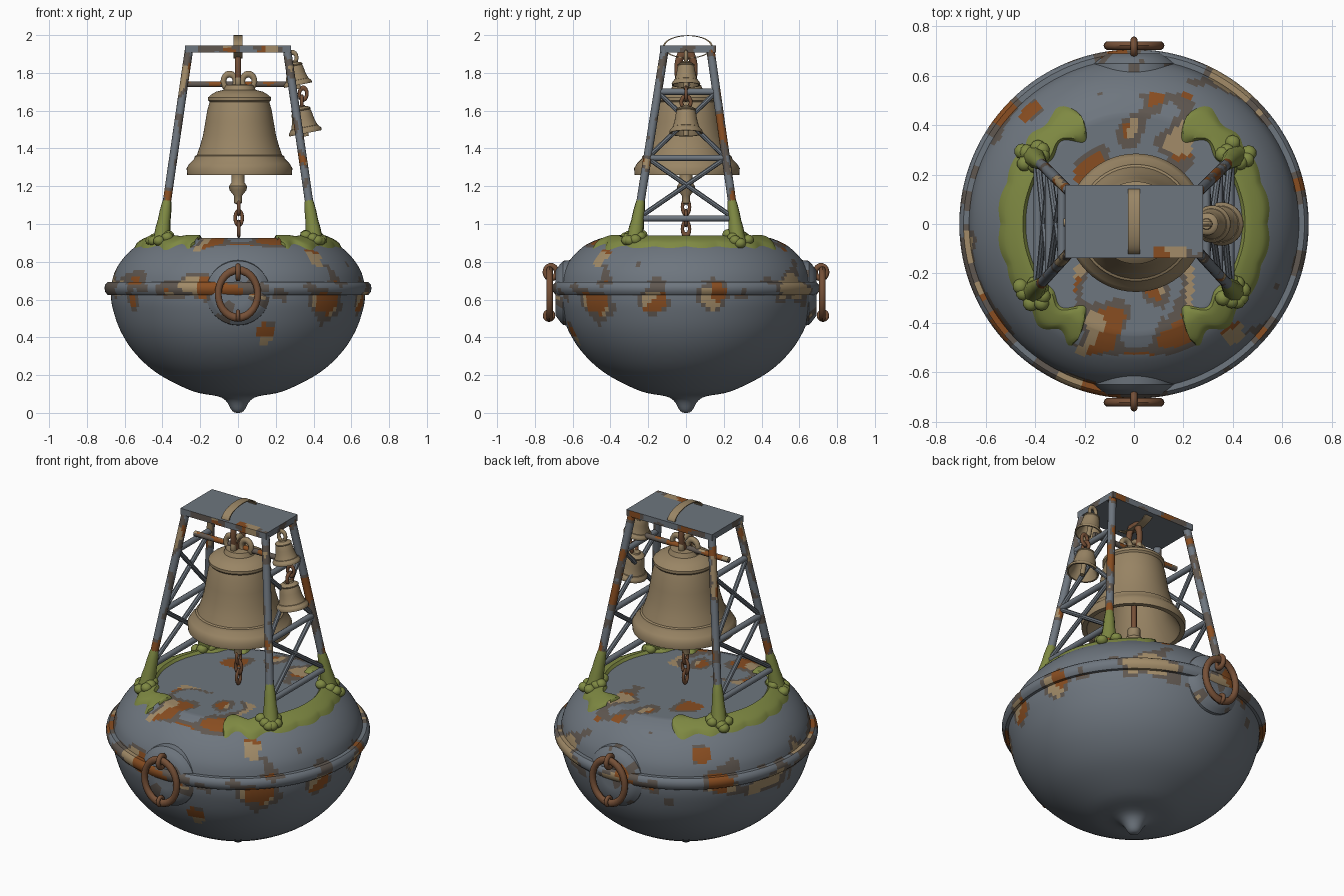
import bpy, bmesh, math, random
from mathutils import Vector, Matrix, noise

if "Cube" in bpy.data.objects:
    bpy.data.objects.remove(bpy.data.objects["Cube"])
random.seed(4)

COLOURS = {
    "steel_grey": (0.155, 0.18, 0.21), "stain_brown": (0.115, 0.095, 0.08),
    "rust_orange": (0.25, 0.075, 0.015), "primer_tan": (0.36, 0.26, 0.14),
    "bronze": (0.32, 0.235, 0.13), "moss_green": (0.21, 0.25, 0.055),
    "iron_brown": (0.18, 0.08, 0.038),
}
MATS = []
for title, rgb in COLOURS.items():
    m = bpy.data.materials.new(title)
    m.use_nodes = True
    m.diffuse_color = (*rgb, 1)
    m.node_tree.nodes["Principled BSDF"].inputs["Base Color"].default_value = (*rgb, 1)
    MATS.append(m)
STEEL, STAIN, RUST, TAN, BRONZE, MOSS, IRON = range(len(MATS))


def finish(name, bm, colour, gate=None, freq=9):
    """Make the object; gate(point, normal) biases where weathering patches appear."""
    bmesh.ops.remove_doubles(bm, verts=bm.verts, dist=1e-5)
    bmesh.ops.recalc_face_normals(bm, faces=bm.faces)
    for f in bm.faces:
        f.material_index = colour
        f.smooth = True
        if gate:
            p = f.calc_center_median()
            v = noise.noise(p * freq) + gate(p, f.normal)
            if v > 0.32:
                f.material_index = RUST if noise.noise(p * 5 + Vector((7, 3, 1))) > 0 else TAN
            elif v > 0.1:
                f.material_index = STAIN
    me = bpy.data.meshes.new(name)
    bm.to_mesh(me)
    bm.free()
    for m in MATS:
        me.materials.append(m)
    ob = bpy.data.objects.new(name, me)
    bpy.context.collection.objects.link(ob)
    me.set_sharp_from_angle(angle=math.radians(40))
    return ob


def lathe(name, profile, colour, segs=24, mat=Matrix(), closed=False, gate=None, freq=9):
    """Spin (radius, height) pairs about z, then place with a matrix."""
    bm = bmesh.new()
    rings = [[bm.verts.new(mat @ Vector((r * math.cos(a), r * math.sin(a), z)))
              for a in (math.tau * i / segs for i in range(segs))] for r, z in profile]
    for k in range(len(rings) if closed else len(rings) - 1):
        a, b = rings[k], rings[(k + 1) % len(rings)]
        for i in range(segs):
            j = (i + 1) % segs
            bm.faces.new((a[i], a[j], b[j], b[i]))
    return finish(name, bm, colour, gate, freq)


def aim(start, direction, scale=(1, 1, 1)):
    q = Vector(direction).to_track_quat('Z', 'Y').to_matrix().to_4x4()
    return Matrix.Translation(start) @ q @ Matrix.Diagonal((*scale, 1))


def rod(name, a, b, r, colour, segs=10, steps=1, gate=None):
    a, b = Vector(a), Vector(b)
    length = (b - a).length
    prof = [(0, 0)] + [(r, length * i / steps) for i in range(steps + 1)] + [(0, length)]
    return lathe(name, prof, colour, segs, aim(a, b - a), gate=gate, freq=11)


def link(name, centre, axis, half, thick, colour, stretch=1.0):
    """Ring with its hole along axis 'x' or 'y', stretched in z."""
    prof = [(half + thick * math.cos(t), thick * math.sin(t))
            for t in (math.tau * i / 10 for i in range(10))]
    turn = Matrix.Rotation(math.pi / 2, 4, 'Y' if axis == 'x' else 'X')
    mat = Matrix.Translation(centre) @ Matrix.Diagonal((1, 1, stretch, 1)) @ turn
    return lathe(name, prof, colour, 28, mat, closed=True)


def refine(points, n):
    """Smooth resampling through the given profile points."""
    out = []
    for i in range(len(points) - 1):
        p = [Vector(points[max(0, min(len(points) - 1, i + k))]) for k in (-1, 0, 1, 2)]
        m0, m1 = (p[2] - p[0]) / 2, (p[3] - p[1]) / 2
        for s in range(n):
            t = s / n
            v = (p[1] * (2*t**3 - 3*t*t + 1) + m0 * (t**3 - 2*t*t + t)
                 + p[2] * (3*t*t - 2*t**3) + m1 * (t**3 - t*t))
            out.append((max(v.x, 0), v.y))
    return out + [tuple(points[-1])]


# Hull: keel tip, round belly and flat deck
belly = refine([(0, 0), (0.03, 0.01), (0.085, 0.08), (0.24, 0.115), (0.42, 0.205), (0.54, 0.31),
                (0.62, 0.43), (0.665, 0.56), (0.675, 0.65)], 5)
shoulder = refine([(0.675, 0.65), (0.655, 0.74), (0.61, 0.815), (0.55, 0.875), (0.5, 0.905),
                   (0.45, 0.925)], 5)
deck = [(0.45 * (1 - i / 22), 0.925) for i in range(1, 23)]
DRIPS = [Vector(p) for p in ((0.40, -0.44, 0.83), (-0.42, 0.46, 0.83), (0.15, -0.6, 0.41))]


def hull_gate(p, n):
    if any((p.xy - d.xy).length < 0.045 and abs(p.z - d.z) < 0.07 for d in DRIPS):
        return 0.5
    if p.z > 0.85:
        return 0.12 if abs(p.x) < 0.24 and 0.16 < abs(p.y) < 0.53 else -1
    return 0.3 - 5 * abs(p.z - 0.64)


lathe("hull", belly + shoulder[1:] + deck, STEEL, 160, gate=hull_gate, freq=8)
lathe("hull_rim", [(0.66, 0.625), (0.69, 0.625), (0.703, 0.64), (0.707, 0.66), (0.703, 0.68),
                   (0.69, 0.692), (0.66, 0.692)], STEEL, 160, closed=True,
      gate=lambda p, n: 0.12, freq=8)


def hull_z(r):
    for (r0, z0), (r1, z1) in zip(shoulder, shoulder[1:]):
        if r1 <= r <= r0:
            return z0 + (z1 - z0) * (r0 - r) / (r0 - r1)
    return 0.925


# Mooring fittings front and back
for side, s in (("front", -1), ("back", 1)):
    lathe(side + "_mooring_boss", [(0.18, 0.5), (0.178, 0.57), (0.17, 0.65), (0.15, 0.668),
                                   (0.12, 0.69), (0.06, 0.69), (0, 0.69)], STEEL, 48,
          aim((0, 0, 0.635), (0, s, 0)), gate=lambda p, n: -0.1)
    link(side + "_mooring_ring", (0, s * 0.722, 0.63), 'y', 0.105, 0.018, IRON, 1.2)
    link(side + "_upper_shackle", (0, s * 0.715, 0.745), 'x', 0.03, 0.014, IRON, 1.1)
    link(side + "_lower_shackle", (0, s * 0.725, 0.515), 'x', 0.022, 0.011, IRON)


# Frame: four leaning legs, braces, moss on the feet
def leg_point(sx, sy, z):
    t = (z - 0.92) / 1.0
    return Vector((sx * (0.405 - 0.145 * t), sy * (0.272 - 0.15 * t) + 0.008 * t, z))


LEVELS = (1.03, 1.35, 1.70)
for side, sx in (("left", 1), ("right", -1)):
    for end, sy in (("front", -1), ("back", 1)):
        tag = f"{side}_{end}_"
        foot, top = leg_point(sx, sy, 0.9), leg_point(sx, sy, 1.92)
        rod(tag + "leg", foot, top, 0.022, STEEL, 14, 60, lambda p, n: 0.12)
        sleeve = [(0.05, 0), (0.042, 0.04), (0.04, 0.08), (0.034, 0.12), (0.031, 0.17),
                  (0.026, 0.21), (0.02, 0.24)]
        lathe(tag + "leg_moss", sleeve, MOSS, 9, aim(foot, top - foot))
        # leafy moss tufts around the foot
        bm = bmesh.new()
        for i in range(7):
            a = math.tau * i / 7 + random.random()
            p = foot + Vector((math.cos(a), math.sin(a), 0)) * random.uniform(0.03, 0.06)
            p.z = hull_z(p.xy.length) + 0.02
            bmesh.ops.create_icosphere(bm, subdivisions=2, radius=1, matrix=Matrix.Translation(p)
                                       @ Matrix.Diagonal((0.032, 0.032, 0.028, 1)))
        finish(tag + "foot_moss", bm, MOSS)
    for i, z in enumerate(LEVELS):
        rod(f"{side}_crossbar_{i}", leg_point(sx, -1, z), leg_point(sx, 1, z), 0.017, STEEL)
    for i, (lo, hi) in enumerate(zip(LEVELS, LEVELS[1:])):
        for end, sy in (("front", -1), ("back", 1)):
            rod(f"{side}_{end}_brace_{i}", leg_point(sx, sy, lo), leg_point(sx, -sy, hi),
                0.013, STEEL, 8)

    # Moss band hugging the shoulder, wider and lobed at both ends
    bm = bmesh.new()
    rows, cols, span = 110, 8, math.radians(64)
    grid = []
    for i in range(rows + 1):
        u = 2 * i / rows - 1
        a = u * span
        flare = max(0, abs(u) - 0.45)
        ease = math.sqrt(max(0, 1 - max(0, (abs(u) - 0.93) / 0.07) ** 2))
        outer = 0.543 + 0.013 * abs(math.sin(a * 10)) + 0.05 * flare * math.sin(a * 21)
        inner = 0.435 - 0.04 * flare + 0.07 * flare * math.sin(a * 17) * (1 if u > 0 else -1)
        mid = (outer + inner) / 2
        row = []
        for j in range(cols + 1):
            w = 2 * j / cols - 1
            r = mid + w * (outer - inner) / 2 * (0.25 + 0.75 * ease)
            lift = 0.022 * math.sqrt(max(0, 1 - w ** 4)) - 0.004
            row.append(bm.verts.new((sx * r * math.cos(a), r * math.sin(a), hull_z(r) + lift)))
        grid.append(row)
    for ra, rb in zip(grid, grid[1:]):
        for j in range(cols):
            bm.faces.new((ra[j], ra[j + 1], rb[j + 1], rb[j]))
    ob = finish(side + "_moss_band", bm, MOSS)
    if sum(f.normal.z for f in ob.data.polygons) < 0:
        ob.data.flip_normals()

# Roof plate with weathered edges
bm = bmesh.new()
bmesh.ops.create_cube(bm, size=1, matrix=Matrix.Translation((0, 0.01, 1.927))
                      @ Matrix.Diagonal((0.56, 0.295, 0.036, 1)))
bmesh.ops.subdivide_edges(bm, edges=bm.edges, cuts=24, use_grid_fill=True)
finish("roof_plate", bm, STEEL, lambda p, n: 0.1 if abs(n.z) < 0.5 else
       (0.35 if p.x > 0.08 and p.y < -0.09 and n.z > 0 else -1))

# Hanging gear
strap = [(0.98, -0.024), (1.06, -0.024), (1.06, 0.024), (0.98, 0.024)]
lathe("roof_strap", strap, BRONZE, 40, Matrix.Translation((0, 0.01, 1.938))
      @ Matrix.Diagonal((1, 0.125, 0.058, 1)) @ Matrix.Rotation(math.pi / 2, 4, 'Y'), closed=True)
link("bell_hanger", (0, 0, 1.82), 'x', 0.045, 0.017, IRON, 2)
rod("bell_beam", leg_point(-1, 0, 1.74), leg_point(1, 0, 1.74), 0.016, STAIN, 10, 30,
    lambda p, n: 0.15)

# Bells share one profile: inside wall, lip, mouldings, waist, crown
BELL = [(0, 0.38), (0.11, 0.37), (0.15, 0.25), (0.19, 0.1), (0.25, 0.0), (0.277, 0.0),
        (0.28, 0.035), (0.265, 0.06), (0.24, 0.085), (0.236, 0.1), (0.226, 0.105), (0.21, 0.15),
        (0.193, 0.21), (0.181, 0.28), (0.17, 0.345), (0.158, 0.385), (0.167, 0.395),
        (0.167, 0.41), (0.15, 0.425), (0.125, 0.44), (0.085, 0.45), (0.075, 0.475), (0, 0.48)]


def bell(name, rim, up, size, segs):
    lathe(name, BELL, BRONZE, segs, aim(rim, up, (size, size, size)))


bell("main_bell", (0.008, 0.005, 1.26), (0, 0, 1), 1, 56)
for i, x in enumerate((-0.045, 0.055)):
    link(f"crown_loop_{i}", (x, 0, 1.755), 'y', 0.032, 0.015, BRONZE, 1.2)
link("crown_eye", (0, 0, 1.755), 'x', 0.045, 0.016, BRONZE)
rod("clapper_stem", (0, 0, 1.2), (0, 0, 1.64), 0.015, IRON)
lathe("clapper", [(0, 1.1), (0.02, 1.11), (0.022, 1.15), (0.045, 1.18), (0.048, 1.2),
                  (0.034, 1.22), (0.034, 1.26), (0, 1.27)], BRONZE, 20)
for i in range(3):
    link(f"clapper_link_{i}", (0.004, 0, 1.09 - 0.058 * i), 'xyx'[i], 0.019, 0.009, IRON, 1.75)

# Two small bells hung one below the other on the left side
LEAN = (-0.2, 0, 1)
bell("upper_small_bell", (0.318, 0, 1.735), LEAN, 0.27, 32)
bell("lower_small_bell", (0.358, 0, 1.48), LEAN, 0.315, 32)
link("upper_small_hanger", (0.288, 0, 1.88), 'y', 0.022, 0.01, BRONZE, 1.3)
link("small_chain_link", (0.345, 0, 1.69), 'y', 0.02, 0.009, IRON, 1.5)
link("lower_small_hanger", (0.338, 0, 1.645), 'x', 0.025, 0.01, IRON, 1.2)
for name, x, z in (("upper", 0.32, 1.715), ("lower", 0.362, 1.465)):
    rod(name + "_small_clapper", (x, 0, z), (x - 0.02, 0, z + 0.1), 0.014, BRONZE)
